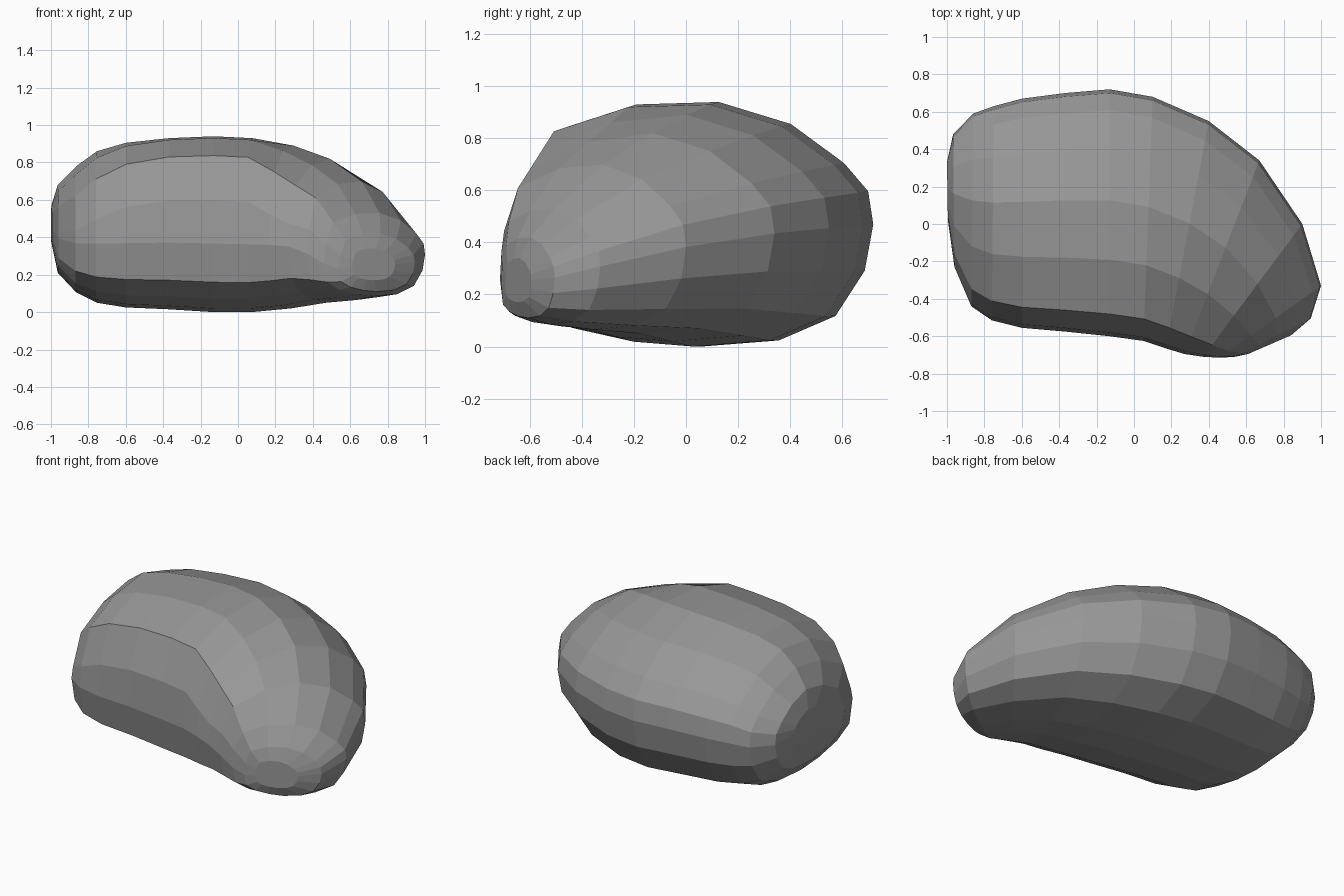
import bpy, bmesh

# Cross-section: u runs front (-1) to back (+1), v runs bottom (-1) to top (+1)
PROFILE = [(-1, -.22), (-.97, .27), (-.82, .78), (-.38, .98), (.1, 1), (.52, .82),
           (.83, .5), (.97, .27), (1, 0), (.95, -.38), (.78, -.75), (.45, -.95),
           (0, -1), (-.35, -.96), (-.7, -.85), (-.94, -.66)]

# Rings fanning round the bend:
# front x, y, back x, y, bottom z, top z, slope of the upper front
RINGS = [
    (-.995, .02, -1.0, .33, .37, .57, .2),
    (-.96, -.23, -.967, .48, .21, .68, .35),
    (-.87, -.44, -.86, .59, .105, .78, .3),
    (-.76, -.515, -.75, .63, .05, .86, .18),
    (-.60, -.555, -.60, .67, .025, .905, .05),
    (-.37, -.575, -.37, .70, .015, .93, 0),
    (-.13, -.60, -.13, .72, .0, .94, 0),
    (.05, -.625, .10, .68, .0, .93, 0),
    (.17, -.665, .40, .55, .02, .89, .12),
    (.27, -.695, .67, .34, .05, .82, .18),
    (.37, -.71, .90, .0, .065, .70, .08),
    (.46, -.715, 1.0, -.33, .085, .53, 0),
    (.54, -.71, .945, -.505, .11, .42, 0),
    (.61, -.695, .84, -.595, .17, .34, 0),
]

bm = bmesh.new()
loops = []
for fx, fy, bx, by, z0, z1, slope in RINGS:
    loop = []
    for u, v in PROFILE:
        t = (u + 1) / 2
        if v > 0:
            v -= slope * max(0, -u)
        z = (z0 + z1) / 2 + v * (z1 - z0) / 2
        loop.append(bm.verts.new((fx + (bx - fx) * t, fy + (by - fy) * t, z)))
    loops.append(loop)

# Skin between neighbouring rings
n = len(PROFILE)
for a, b in zip(loops, loops[1:]):
    for i in range(n):
        j = (i + 1) % n
        bm.faces.new((a[i], a[j], b[j], b[i]))

# End caps
bm.faces.new(loops[0])
bm.faces.new(loops[-1])
bmesh.ops.recalc_face_normals(bm, faces=bm.faces)

mesh = bpy.data.meshes.new("bean_stone")
bm.to_mesh(mesh)
bm.free()
bpy.context.collection.objects.link(bpy.data.objects.new("bean_stone", mesh))

# Dark grey stone
stone = bpy.data.materials.new("dark_stone")
stone.diffuse_color = (.31, .31, .31, 1)
mesh.materials.append(stone)
